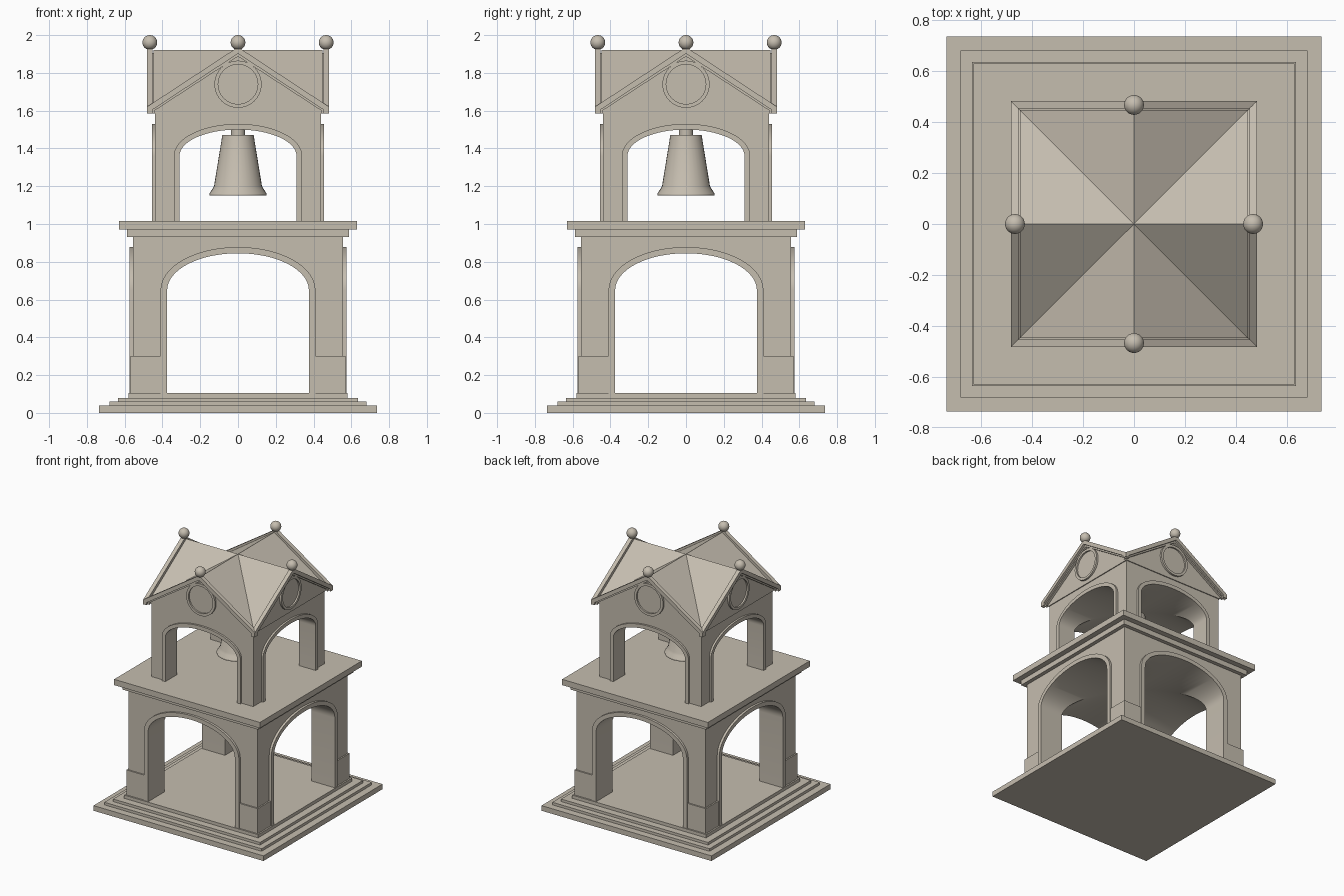
import bpy, bmesh, math
from mathutils import Matrix

if "Cube" in bpy.data.objects:
    bpy.data.objects.remove(bpy.data.objects["Cube"])

stone = bpy.data.materials.new("warm stone")
stone.diffuse_color = (0.56, 0.51, 0.43, 1)
stone.use_nodes = True
stone.node_tree.nodes["Principled BSDF"].inputs["Base Color"].default_value = stone.diffuse_color


def finish(name, bm, smooth=False, turn=0):
    """Turn a bmesh into a named stone object."""
    bmesh.ops.recalc_face_normals(bm, faces=bm.faces)
    bm.transform(Matrix.Rotation(turn, 4, 'Z'))
    me = bpy.data.meshes.new(name)
    bm.to_mesh(me)
    bm.free()
    ob = bpy.data.objects.new(name, me)
    bpy.context.collection.objects.link(ob)
    me.materials.append(stone)
    if smooth:
        smooth_shade(ob)
    return ob


def smooth_shade(ob):
    bpy.ops.object.select_all(action='DESELECT')
    ob.select_set(True)
    bpy.context.view_layer.objects.active = ob
    bpy.ops.object.shade_smooth_by_angle(angle=math.radians(30))


def box(name, x0, x1, y0, y1, z0, z1):
    bm = bmesh.new()
    bmesh.ops.create_cube(bm, size=1)
    for v in bm.verts:
        v.co = (x1 if v.co.x > 0 else x0, y1 if v.co.y > 0 else y0,
                z1 if v.co.z > 0 else z0)
    return finish(name, bm)


def slab(name, h, z0, z1):
    return box(name, -h, h, -h, h, z0, z1)


def prism(name, pts, y0, y1, turn=0, smooth=False):
    """Extrude an (x, z) outline from y0 to y1."""
    bm = bmesh.new()
    face = bm.faces.new([bm.verts.new((x, y0, z)) for x, z in pts])
    out = bmesh.ops.extrude_face_region(bm, geom=[face])
    for v in out["geom"]:
        if isinstance(v, bmesh.types.BMVert):
            v.co.y = y1
    return finish(name, bm, smooth, turn)


def arch(half, base, spring, top, n=32):
    """Elliptical arch outline, from right foot over to left foot."""
    curve = [(half * math.cos(math.pi * i / n),
              spring + (top - spring) * math.sin(math.pi * i / n)) for i in range(n + 1)]
    return [(half, base)] + curve + [(-half, base)]


def lathe(name, profile, n=32):
    """Revolve an (r, z) profile about the vertical axis, closing both ends."""
    bm = bmesh.new()
    rings = [[bm.verts.new((r * math.cos(2 * math.pi * i / n),
                            r * math.sin(2 * math.pi * i / n), z)) for i in range(n)]
             for r, z in profile]
    for a, b in zip(rings, rings[1:]):
        for i in range(n):
            j = (i + 1) % n
            bm.faces.new((a[i], a[j], b[j], b[i]))
    bm.faces.new(rings[0])
    bm.faces.new(rings[-1])
    return finish(name, bm, True)


def vaulted_storey(name, half, z0, z1, inner, outer, spring, top_in, top_out, proud):
    """Square block pierced by two crossing vaults, with a trim round each arch."""
    block = slab(name + "_piers", half, z0, z1)
    for k in range(2):
        cut = prism("vault_cutter", arch(inner, z0 - 0.1, spring, top_in),
                    -1, 1, k * math.pi / 2)
        cut.hide_render = True
        mod = block.modifiers.new("vault", 'BOOLEAN')
        mod.operation, mod.object, mod.solver = 'DIFFERENCE', cut, 'EXACT'
        bpy.context.view_layer.objects.active = block
        bpy.ops.object.modifier_apply(modifier=mod.name)
        bpy.data.objects.remove(cut)
    smooth_shade(block)
    ring = arch(outer, z0, spring, top_out) + arch(inner, z0, spring, top_in)[::-1]
    for k in range(4):
        prism(name + "_arch_trim", ring, -proud, -half, k * math.pi / 2, True)


# Stepped base
for h, z0, z1 in ((0.735, 0, 0.04), (0.68, 0.04, 0.06), (0.635, 0.06, 0.08), (0.58, 0.08, 0.105)):
    slab("base_step", h, z0, z1)

# Two arched storeys with a cornice between
vaulted_storey("lower", 0.557, 0.105, 0.93, 0.375, 0.41, 0.65, 0.845, 0.878, 0.575)
slab("cornice_lower", 0.587, 0.93, 0.97)
slab("cornice_upper", 0.63, 0.97, 1.015)
vaulted_storey("upper", 0.44, 1.015, 1.585, 0.31, 0.34, 1.36, 1.50, 1.53, 0.455)

# Pier plinths
for sx in (-1, 1):
    for sy in (-1, 1):
        xs, ys = sorted((sx * 0.405, sx * 0.568)), sorted((sy * 0.405, sy * 0.568))
        box("pier_plinth", *xs, *ys, 0.105, 0.30)

# Cross-gable roof: four ridges meeting at the centre, valleys on the diagonals
R, RIDGE, EAVE, FOOT = 0.447, 1.922, 1.622, 1.585
bm = bmesh.new()
apex = bm.verts.new((0, 0, RIDGE))
corner = ((1, -1), (1, 1), (-1, 1), (-1, -1))
eaves = [bm.verts.new((x * R, y * R, EAVE)) for x, y in corner]
feet = [bm.verts.new((x * R, y * R, FOOT)) for x, y in corner]
ends = [bm.verts.new((x * R, y * R, RIDGE)) for x, y in ((1, 0), (0, 1), (-1, 0), (0, -1))]
for i in range(4):
    j = (i + 1) % 4
    bm.faces.new((apex, eaves[i], ends[i]))
    bm.faces.new((apex, ends[i], eaves[j]))
    bm.faces.new((feet[i], feet[j], eaves[j], ends[i], eaves[i]))
bm.faces.new(feet)
finish("roof", bm)

# Raking trims, round medallions and ball finials on each gable
W = 0.483
rake = [(-W, 1.585), (-W, 1.62), (0, 1.937), (W, 1.62), (W, 1.585), (0, 1.902)]
inner_rake = [(-0.465, 1.585), (0, 1.887), (0.465, 1.585), (W - 0.02, 1.605),
              (0, 1.905), (-W + 0.02, 1.605)]
N = 32
circle = [(math.cos(2 * math.pi * i / N), math.sin(2 * math.pi * i / N)) for i in range(N)]
for k in range(4):
    turn = k * math.pi / 2
    prism("gable_rake", rake, -W, -0.452, turn)
    prism("gable_rake_moulding", inner_rake, -0.465, -0.44, turn)
    bm = bmesh.new()
    loops = [[bm.verts.new((r * c, y, 1.74 + r * s)) for c, s in circle]
             for r, y in ((0.125, -0.44), (0.125, -0.462), (0.105, -0.462), (0.105, -0.45))]
    for a, b in zip(loops, loops[1:]):
        for i in range(N):
            j = (i + 1) % N
            bm.faces.new((a[i], a[j], b[j], b[i]))
    bm.faces.new(loops[-1])
    finish("gable_medallion", bm, True, turn)
    bm = bmesh.new()
    bmesh.ops.create_uvsphere(bm, u_segments=24, v_segments=16, radius=0.039,
                              matrix=Matrix.Translation((0, -0.467, 1.961)))
    finish("ball_finial", bm, True, turn)

# Hanging bell
lathe("bell", [(0.083, 1.47), (0.127, 1.20), (0.136, 1.185), (0.152, 1.16), (0.152, 1.15)])
lathe("bell_hanger", [(0.038, 1.53), (0.038, 1.465)], 24)
